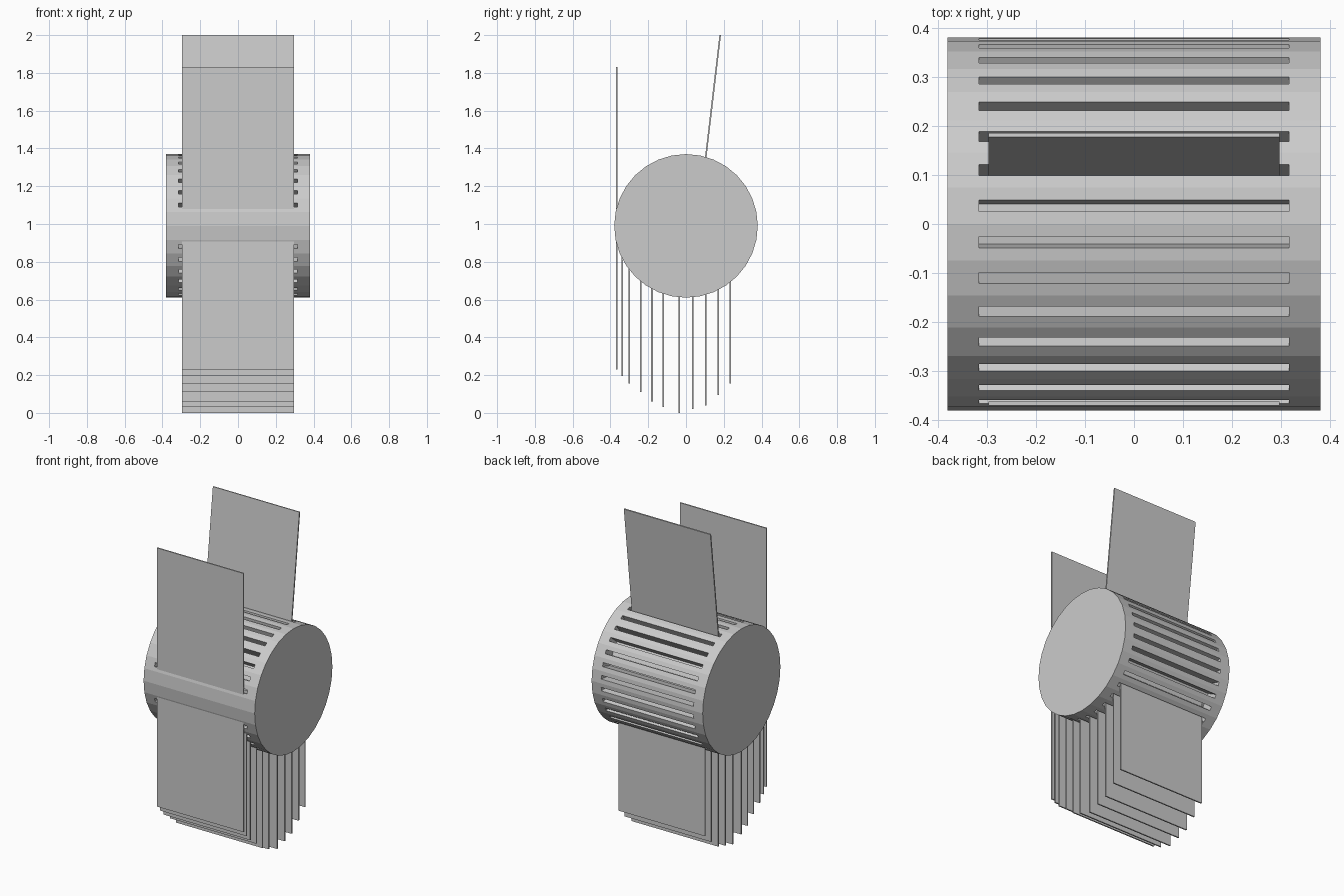
import bpy, bmesh, math
from mathutils import Vector

if "Cube" in bpy.data.objects:
    bpy.data.objects.remove(bpy.data.objects["Cube"])

CZ, R, HALF = 0.99, 0.38, 0.38      # drum axis height, radius, half length
SIDES = 32
SLOT_X, SLOT_W, FLOOR_R = 0.316, 0.023, 0.30

grey = bpy.data.materials.new("light_grey")
grey.diffuse_color = (0.6, 0.6, 0.6, 1)
grey.use_nodes = True
grey.node_tree.nodes["Principled BSDF"].inputs["Base Color"].default_value = grey.diffuse_color


def finish(bm, name):
    bmesh.ops.remove_doubles(bm, verts=bm.verts, dist=1e-5)
    bmesh.ops.recalc_face_normals(bm, faces=bm.faces)
    me = bpy.data.meshes.new(name)
    bm.to_mesh(me)
    bm.free()
    me.materials.append(grey)
    ob = bpy.data.objects.new(name, me)
    bpy.context.collection.objects.link(ob)
    return ob


# Drum: 32 flat facets, each with a deep slot except the two front facets
bm = bmesh.new()
step = 2 * math.pi / SIDES


def quad(*pts):
    bm.faces.new([bm.verts.new(p) for p in pts])


for i in range(SIDES):
    a0, a1 = i * step, (i + 1) * step
    mid = (a0 + a1) / 2
    out = Vector((0, math.cos(mid), math.sin(mid)))
    tan = Vector((0, -math.sin(mid), math.cos(mid)))
    apothem = R * math.cos(step / 2)
    edge = R * math.sin(step / 2)
    centre = Vector((0, 0, CZ))

    def rect(hx, ht, r):
        return [centre + out * r + tan * t + Vector((x, 0, 0))
                for x, t in ((-hx, -ht), (hx, -ht), (hx, ht), (-hx, ht))]

    outer = rect(HALF, edge, apothem)
    if i in (SIDES // 2 - 1, SIDES // 2):
        quad(*outer)
        continue
    rim = rect(SLOT_X, SLOT_W / 2, apothem)
    floor = rect(SLOT_X, SLOT_W / 2, FLOOR_R)
    for k in range(4):
        n = (k + 1) % 4
        quad(outer[k], outer[n], rim[n], rim[k])
        quad(rim[k], rim[n], floor[n], floor[k])
    quad(*floor)
# End caps
for x in (-HALF, HALF):
    quad(*[(x, R * math.cos(k * step), CZ + R * math.sin(k * step)) for k in range(SIDES)])
finish(bm, "slotted_drum")


# Cards: thin plates given by the (y, z) of their two ends
def card(name, y0, z0, y1, z1, thick=0.008, half=0.296):
    bm = bmesh.new()
    a, b = Vector((0, y0, z0)), Vector((0, y1, z1))
    d = (b - a).normalized()
    n = Vector((0, d.z, -d.y)) * thick / 2
    side = Vector((half, 0, 0))
    for p in (a, b):
        for sx, sn in ((-1, -1), (1, -1), (1, 1), (-1, 1)):
            bm.verts.new(p + side * sx + n * sn)
    v = list(bm.verts)
    bm.faces.new(v[:4])
    bm.faces.new(v[4:])
    for k in range(4):
        m = (k + 1) % 4
        bm.faces.new((v[k], v[m], v[m + 4], v[k + 4]))
    finish(bm, name)


# Standing cards
card("front_standing_card", -0.366, 1.08, -0.366, 1.83)
card("top_leaning_card", 0.096, 1.28, 0.181, 2.0)

# Hanging cards: y position and height of the lower edge
hanging = [(-0.366, 0.23), (-0.338, 0.195), (-0.30, 0.155), (-0.24, 0.11),
           (-0.18, 0.06), (-0.12, 0.03), (-0.037, 0.0), (0.036, 0.02),
           (0.104, 0.04), (0.172, 0.095), (0.235, 0.155)]
for i, (y, z) in enumerate(hanging):
    card(f"hanging_card_{i + 1}", y, z, y, z + 0.69)
